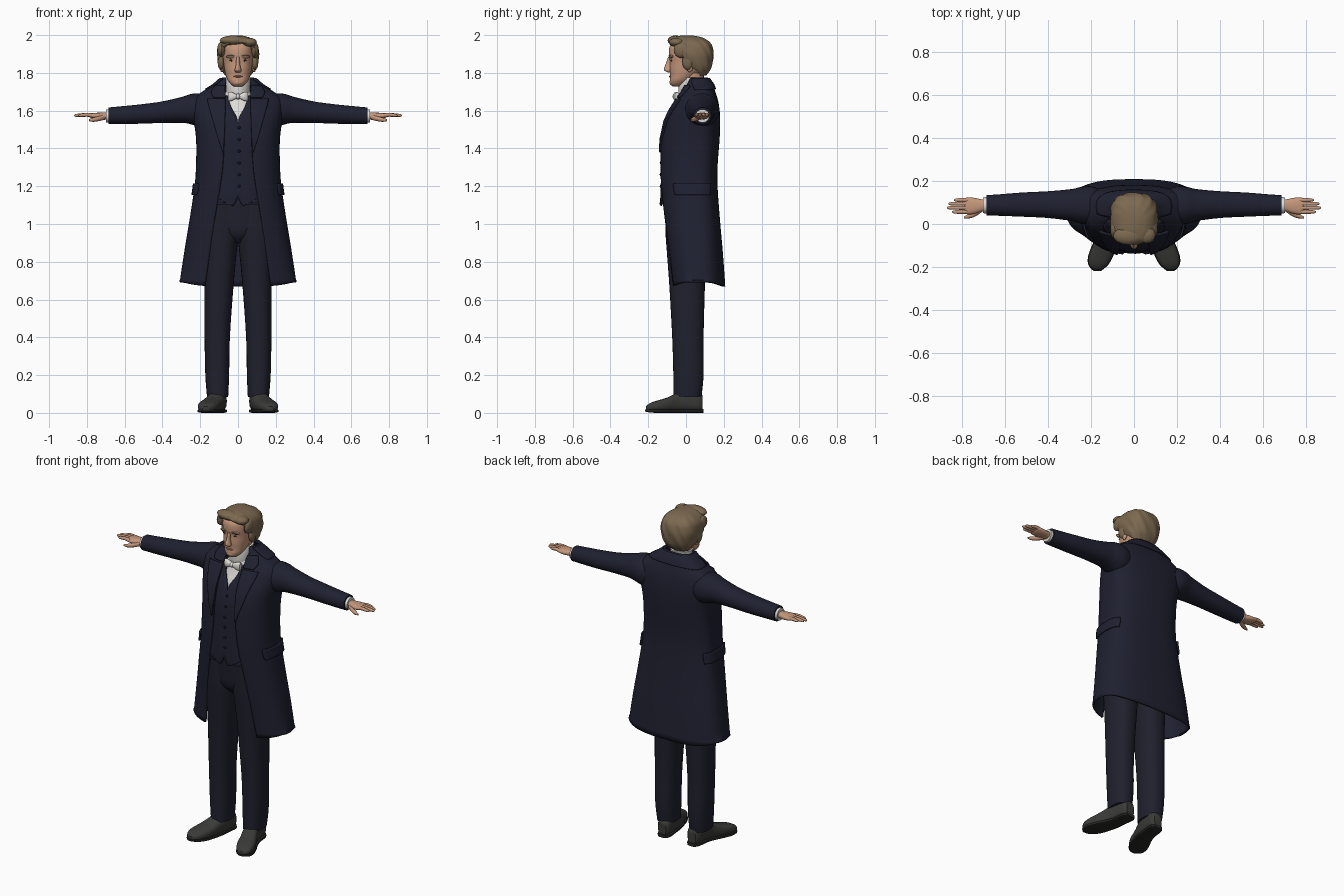
import bpy, bmesh, math
from math import sin, cos, pi, radians

P = 0.75  # squareness of the body cross-sections


def material(name, r, g, b):
    m = bpy.data.materials.new(name)
    m.diffuse_color = (r, g, b, 1)
    return m


NAVY = material("navy wool", .014, .015, .030)
TROUSER = material("trouser navy", .014, .0145, .026)
BUTTON = material("button dark", .007, .008, .014)
WHITE = material("white linen", .74, .72, .68)
SKIN = material("skin", .56, .31, .20)
LIP = material("lip", .38, .17, .12)
HAIR = material("brown hair", .20, .14, .08)
SHOE = material("shoe leather", .042, .042, .040)
SOLE = material("shoe sole", .020, .020, .019)
EYE = material("eye dark", .05, .035, .03)


def power(v, p):
    return math.copysign(abs(v) ** p, v)


def spline(rings, k=4):
    """Smoothly add k steps between neighbouring rings (Catmull-Rom)."""
    out = []
    for i in range(len(rings) - 1):
        a, b, c, d = (rings[max(i - 1, 0)], rings[i], rings[i + 1], rings[min(i + 2, len(rings) - 1)])
        for j in range(k):
            u = j / k
            out.append(tuple(.5 * (2 * q + (r - o) * u + (2 * o - 5 * q + 4 * r - s) * u * u
                                   + (3 * q - o - 3 * r + s) * u ** 3) for o, q, r, s in zip(a, b, c, d)))
    return out + [tuple(rings[-1])]


def skin_rows(name, rows, mat, closed, caps, mirror=False, thick=0):
    """Bridge rows of points into a surface object."""
    bm = bmesh.new()
    vs = [[bm.verts.new(p) for p in row] for row in rows]
    n = len(rows[0])
    for a, b in zip(vs, vs[1:]):
        for i in range(n if closed else n - 1):
            j = (i + 1) % n
            bm.faces.new((a[i], a[j], b[j], b[i]))
    for end in caps:
        bm.faces.new(vs[end])
    bmesh.ops.remove_doubles(bm, verts=bm.verts, dist=1e-5)
    bmesh.ops.recalc_face_normals(bm, faces=bm.faces)
    me = bpy.data.meshes.new(name)
    bm.to_mesh(me)
    bm.free()
    me.materials.append(mat)
    ob = bpy.data.objects.new(name, me)
    bpy.context.collection.objects.link(ob)
    if thick:
        s = ob.modifiers.new("thickness", 'SOLIDIFY')
        s.thickness, s.offset = thick, -1
    if mirror:
        ob.modifiers.new("mirror", 'MIRROR').use_mirror_merge = False
    return ob


def loft(name, rings, mat, axis='z', p=1.0, n=24, mirror=False, k=4):
    """Closed solid; ring = (position on axis, centre 1, centre 2, radius 1, radius 2)."""
    rows = []
    for a, c1, c2, r1, r2 in spline(rings, k):
        row = []
        for i in range(n):
            t = 2 * pi * i / n
            u, v = c1 + r1 * power(sin(t), p), c2 - r2 * power(cos(t), p)
            row.append({'x': (a, u, v), 'y': (u, a, v), 'z': (u, v, a)}[axis])
        rows.append(row)
    return skin_rows(name, rows, mat, True, (0, -1), mirror)


def blob(name, c, r, mat, mirror=False, n=14):
    rings = [(c[0] - r[0] * cos(a), c[1], c[2], r[1] * sin(a) + 1e-4, r[2] * sin(a) + 1e-4)
             for a in (pi * i / 8 for i in range(9))]
    return loft(name, rings, mat, 'x', 1, n, mirror, 1)


def surf(r, t, off=0.0, wave=0.0):
    """Point on a body ring (z, half width, mid y, front y, back y); t = 0 is the front."""
    z, rx, cy, yf, yb = r[:5]
    m = 1 + wave * sin(11 * t + 55 * z)
    ry = (cy - yf if cos(t) > 0 else yb - cy) + off
    return ((rx + off) * m * power(sin(t), P), cy - ry * m * power(cos(t), P), z)


def edge_t(r, x):
    return math.asin(min(1, max(0, x) / r[1]) ** (1 / P))


def shell(name, rings, mat, thick, n=72, lift=None, wave=0, angle=False, caps=()):
    """Garment open at the front; last ring value is the opening half width (or angle)."""
    rows = []
    for i, r in enumerate(spline(rings)):
        t0 = radians(max(0, r[5])) if angle else edge_t(r, r[5])
        row = [surf(r, t0 + (2 * pi - 2 * t0) * j / n, 0, wave) for j in range(n + 1)]
        if i == 0 and lift:
            row = [(x, y, z + lift(x)) for x, y, z in row]
        rows.append(row)
    return skin_rows(name, rows, mat, False, caps, thick=thick)


# ---- coat ----
COAT = [(.67, .312, .06, -.08, .208, .175), (.85, .285, .06, -.10, .195, .15), (1.02, .257, .055, -.122, .18, .125),
        (1.2, .23, .05, -.138, .167, .095), (1.32, .222, .05, -.14, .168, .08), (1.45, .222, .055, -.133, .178, .073),
        (1.55, .235, .07, -.11, .181, .07), (1.61, .243, .08, -.08, .177, .07), (1.66, .238, .085, -.048, .168, .07),
        (1.70, .19, .085, -.02, .155, .07), (1.74, .125, .08, .0, .14, .068), (1.775, .085, .065, .015, .115, .06)]
shell("frock_coat", COAT, NAVY, .012, 96, lambda x: .03 * (abs(x) / .312) ** 4)


def coat_at(z):
    for a, b in zip(COAT, COAT[1:]):
        if a[0] <= z <= b[0]:
            u = (z - a[0]) / (b[0] - a[0])
            return tuple(p + (q - p) * u for p, q in zip(a, b))


def patch(name, rows, off, mirror=True, angle=False, n=8, mat=NAVY):
    """Thin panel lying on the coat; row = (z, from, to) in x or in degrees."""
    pts = []
    for z, a, b in spline(rows, 3):
        r = coat_at(z)
        ta, tb = (radians(a), radians(b)) if angle else (edge_t(r, a), edge_t(r, b))
        pts.append([surf(r, ta + (tb - ta) * j / n, off) for j in range(n + 1)])
    return skin_rows(name, pts, mat, False, (), mirror, .009)


patch("lapel", [(1.38, .073, .078), (1.45, .07, .10), (1.55, .066, .128), (1.63, .064, .15), (1.665, .064, .155)], .011)
patch("upper_lapel", [(1.672, .064, .125), (1.70, .064, .135), (1.735, .064, .115)], .011)
patch("coat_collar", [(1.715, 75, 285), (1.74, 65, 295), (1.773, 55, 305)], .010, False, True, 30)
patch("pocket_flap", [(1.155, 62, 122), (1.18, 60, 124), (1.215, 60, 124)], .010, True, True, 14)

# ---- sleeves, cuffs and hands ----
loft("sleeve", [(.14, .085, 1.60, .07, .075), (.20, .085, 1.603, .09, .088), (.25, .087, 1.608, .084, .08),
                (.29, .088, 1.605, .074, .07), (.40, .09, 1.592, .062, .057), (.52, .09, 1.582, .056, .051),
                (.62, .088, 1.576, .05, .047), (.685, .087, 1.573, .047, .044)], NAVY, 'x', .95, 28, True)
loft("shirt_cuff", [(.66, .087, 1.572, .038, .036), (.70, .087, 1.572, .037, .035)], WHITE, 'x', 1, 24, True)
loft("palm", [(.68, .087, 1.572, .025, .02), (.71, .086, 1.572, .029, .018), (.745, .084, 1.572, .038, .017),
              (.78, .084, 1.574, .038, .012), (.79, .084, 1.575, .03, .007)], SKIN, 'x', .85, 20, True)
for i, (y, tip) in enumerate([(.056, .845), (.075, .867), (.094, .86), (.111, .835)]):
    loft(f"finger_{i + 1}", [(.765, y, 1.575, .0095, .010), (.80, y, 1.578, .0095, .010), (tip - .012, y, 1.575, .008, .008),
                             (tip, y, 1.574, .003, .003)], SKIN, 'x', 1, 10, True)
loft("thumb", [(.705, .068, 1.566, .012, .014), (.735, .05, 1.558, .014, .013), (.765, .037, 1.552, .011, .011),
               (.79, .03, 1.55, .004, .005)], SKIN, 'x', 1, 12, True)

# ---- waistcoat, shirt and bow tie ----
VEST = [(1.095, .17, .04, -.136, .12, .024), (1.155, .175, .04, -.136, .12, 0), (1.3, .185, .05, -.130, .14, 0),
        (1.45, .19, .055, -.124, .15, 0), (1.55, .19, .07, -.10, .15, .002), (1.62, .18, .08, -.066, .15, .036),
        (1.68, .14, .08, -.036, .14, .055)]
shell("waistcoat", VEST, NAVY, .008, 96, lambda x: min(.04, max(0, abs(x) - .03) * .55))
for i in range(6):
    z = 1.2 + i * .062
    blob(f"vest_button_{i + 1}", (.006, -.134 if z < 1.4 else -.128 if z < 1.47 else -.116, z), (.008, .005, .008), BUTTON)
loft("shirt_front", [(1.45, 0, .02, .12, .128), (1.55, 0, .03, .12, .121), (1.62, 0, .045, .11, .104),
                     (1.68, 0, .05, .075, .086), (1.71, 0, .05, .06, .07)], WHITE, 'z', .85, 32)
loft("shirt_collar", [(1.66, 0, .04, .062, .075), (1.70, 0, .035, .064, .075), (1.74, 0, .033, .064, .072),
                      (1.775, 0, .04, .066, .064)], WHITE, 'z', 1, 32)
loft("bow_tie_wing", [(.0, -.05, 1.675, .012, .01), (.012, -.052, 1.675, .014, .013), (.035, -.052, 1.675, .016, .024),
                      (.052, -.047, 1.673, .012, .023)], WHITE, 'x', .8, 16, True)
blob("bow_tie_knot", (0, -.055, 1.675), (.012, .017, .015), WHITE)

# ---- trousers ----
loft("trouser_leg", [(.085, .108, .008, .056, .074), (.2, .11, .013, .063, .080), (.4, .11, .01, .067, .083),
                     (.67, .101, .006, .077, .094), (.86, .094, .002, .088, .104), (.95, .09, -.002, .093, .106),
                     (1.14, .09, -.005, .09, .105)], TROUSER, 'z', .85, 28, True)
loft("trouser_seat", [(.90, 0, .01, .03, .07), (.95, 0, 0, .11, .10), (1.05, 0, 0, .16, .11), (1.16, 0, 0, .165, .115)],
     TROUSER, 'z', .8, 32)

# ---- shoes ----
loft("shoe", [(.088, .10, .052, .026, .04), (.065, .10, .06, .04, .052), (.0, .107, .066, .045, .058),
              (-.05, .118, .056, .048, .05), (-.10, .138, .043, .054, .038), (-.15, .155, .036, .055, .03),
              (-.19, .166, .030, .043, .022), (-.213, .17, .024, .018, .010)], SHOE, 'y', .75, 24, True)
loft("shoe_sole", [(.092, .10, .01, .026, .01), (.065, .10, .01, .042, .01), (0, .108, .01, .043, .01),
                   (-.05, .119, .01, .05, .01), (-.10, .138, .01, .057, .01), (-.15, .155, .01, .058, .01),
                   (-.19, .166, .011, .046, .009), (-.217, .17, .013, .019, .006)], SOLE, 'y', .5, 16, True)

# ---- head and face ----
loft("head", [(1.728, 0, -.045, .022, .025), (1.74, 0, -.04, .038, .043), (1.76, 0, -.03, .054, .056),
              (1.785, 0, -.015, .064, .069), (1.82, 0, .0, .072, .087), (1.86, 0, .01, .077, .096),
              (1.90, 0, .015, .081, .106), (1.94, 0, .02, .08, .106), (1.975, 0, .02, .055, .075)], SKIN, 'z', .9, 36)
loft("neck", [(1.68, 0, .035, .052, .055), (1.80, 0, .035, .056, .06)], SKIN)
loft("nose", [(1.803, 0, -.088, .012, .010), (1.812, 0, -.094, .018, .020), (1.825, 0, -.092, .015, .024),
              (1.85, 0, -.088, .010, .018), (1.885, 0, -.085, .009, .010)], SKIN, 'z', 1, 16)
blob("ear", (.085, .02, 1.835), (.012, .018, .032), SKIN, True)
blob("brow_ridge", (.034, -.077, 1.886), (.030, .013, .009), SKIN, True)
blob("eyebrow", (.036, -.083, 1.889), (.024, .009, .005), HAIR, True)
blob("eye", (.032, -.077, 1.866), (.013, .005, .005), EYE, True)
blob("lips", (0, -.083, 1.781), (.024, .007, .005), LIP)
blob("chin", (0, -.068, 1.75), (.026, .02, .018), SKIN)

# ---- hair ----
shell("hair", [(1.785, .070, .05, -.03, .105, 112), (1.82, .092, .04, -.05, .130, 92), (1.86, .105, .03, -.08, .142, 80),
               (1.90, .111, .03, -.088, .145, 68), (1.935, .107, .025, -.09, .14, 48), (1.955, .099, .022, -.094, .132, 18),
               (1.972, .084, .02, -.092, .115, 0), (1.988, .058, .015, -.07, .085, 0), (1.997, .025, .01, -.03, .04, 0)],
      HAIR, .03, 90, wave=.018, angle=True, caps=(-1,))
for i, (c, r) in enumerate([((-.025, -.055, 1.972), (.072, .042, .026)), ((.058, -.05, 1.962), (.042, .04, .024)),
                            ((-.088, -.025, 1.925), (.022, .045, .04)), ((.09, -.02, 1.92), (.02, .045, .042)),
                            ((-.09, .01, 1.86), (.018, .03, .045)), ((.09, .01, 1.86), (.018, .03, .045))]):
    blob(f"hair_lock_{i + 1}", c, r, HAIR, n=20)

# smooth shading with crisp edges
bpy.ops.object.select_all(action='SELECT')
bpy.context.view_layer.objects.active = bpy.data.objects["head"]
bpy.ops.object.shade_smooth_by_angle(angle=radians(40))
